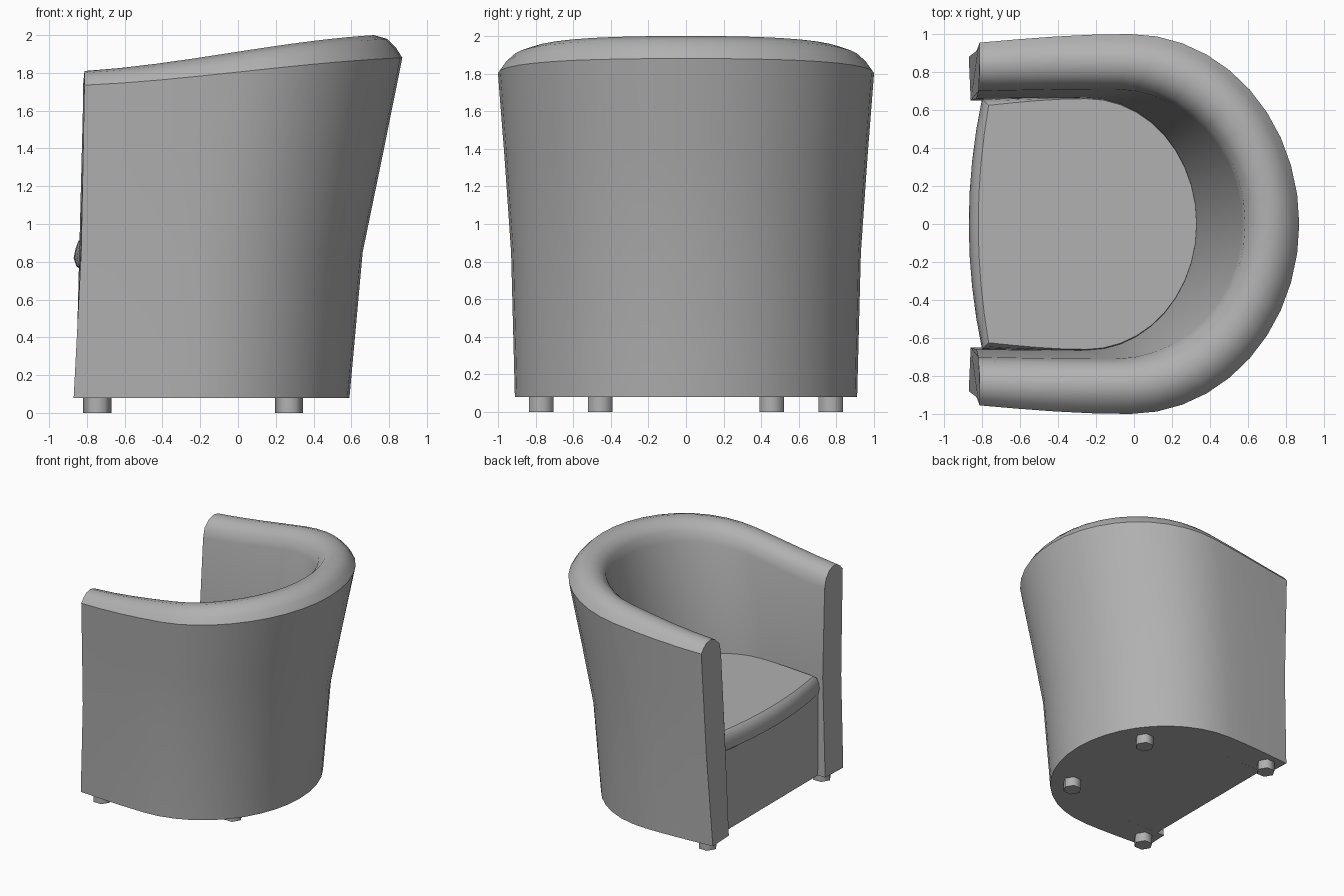
import bpy, bmesh
from math import sin, cos, pi

if "Cube" in bpy.data.objects:
    bpy.data.objects.remove(bpy.data.objects["Cube"])

ARC, STRAIGHT, FRONT = 20, 4, 8

grey = bpy.data.materials.new("dark_grey_fabric")
grey.diffuse_color = (.44, .44, .44, 1)
grey.use_nodes = True
grey.node_tree.nodes["Principled BSDF"].inputs["Base Color"].default_value = grey.diffuse_color


def u_path(xf, yf, ys, xc, xb, zf, zb):
    """U-shaped ring open to -x: front end, straight arm, round back, other arm.
    Height runs from zf at the arm fronts to zb at the back."""
    arm = []
    for i in range(STRAIGHT):
        t = i / STRAIGHT
        arm.append((xf + (xc - xf) * t, yf + (ys - yf) * sin(t * pi / 2)))
    arc = [(xc + (xb - xc) * sin(pi * i / ARC), ys * cos(pi * i / ARC))
           for i in range(ARC + 1)]
    pts = arm + arc + [(x, -y) for x, y in reversed(arm)]
    ring = []
    for x, y in pts:
        t = (x - xf) / (xb - xf)
        f = 0.5 * t + 0.5 * t * t * (3 - 2 * t)
        ring.append((x, y, zf + (zb - zf) * f))
    return ring


def d_path(xf, yf, ys, xc, xb, z, bulge):
    """Closed D-shaped ring with a bowed front edge."""
    ring = u_path(xf, yf, ys, xc, xb, z, z)
    for i in range(1, FRONT):
        s = -1 + 2 * i / FRONT
        ring.append((xf - bulge * (1 - s * s), s * yf, z))
    return ring


def finish(name, bm, angle=35):
    bmesh.ops.recalc_face_normals(bm, faces=bm.faces)
    me = bpy.data.meshes.new(name)
    bm.to_mesh(me)
    bm.free()
    me.materials.append(grey)
    ob = bpy.data.objects.new(name, me)
    bpy.context.collection.objects.link(ob)
    bpy.ops.object.select_all(action='DESELECT')
    ob.select_set(True)
    bpy.context.view_layer.objects.active = ob
    bpy.ops.object.shade_smooth_by_angle(angle=angle * pi / 180)
    return ob


def loft(name, rings, wrap_profile):
    """Skin rings; either the profile wraps (tube with end caps) or each ring closes."""
    bm = bmesh.new()
    v = [[bm.verts.new(p) for p in r] for r in rings]
    m, n = len(v), len(v[0])
    for i in range(m if wrap_profile else m - 1):
        a, b = v[i], v[(i + 1) % m]
        for j in range(n - 1 if wrap_profile else n):
            k = (j + 1) % n
            bm.faces.new((a[j], a[k], b[k], b[j]))
    if wrap_profile:
        bm.faces.new([r[0] for r in v])
        bm.faces.new([r[-1] for r in v])
    else:
        bm.faces.new(v[0])
        bm.faces.new(v[-1])
    return finish(name, bm)


# Wraparound back and arms: outside, rolled rim, inside
shell = [
    (-.87, .88, .91, -.25, .59, .08, .08),
    (-.83, .91, .93, -.20, .66, .85, .85),
    (-.82, .935, .965, -.12, .765, 1.35, 1.36),
    (-.813, .955, 1.0, -.02, .87, 1.735, 1.88),
    (-.813, .92, .965, -.02, .835, 1.775, 1.935),
    (-.813, .885, .92, -.02, .79, 1.80, 1.98),
    (-.813, .83, .86, -.03, .72, 1.81, 2.0),
    (-.815, .77, .79, -.05, .64, 1.79, 1.98),
    (-.82, .72, .735, -.08, .585, 1.74, 1.92),
    (-.82, .70, .71, -.10, .57, 1.66, 1.84),
    (-.83, .66, .665, -.25, .33, .92, .92),
    (-.86, .65, .655, -.25, .30, .08, .08),
]
loft("back_and_arms", [u_path(*r) for r in shell], True)

# Seat base under the cushion
loft("seat_base", [d_path(-.79, .65, .655, -.25, .30, .08, 0),
                   d_path(-.79, .655, .66, -.25, .32, .78, 0)], False)

# Cushion with bowed, rounded front
cushion = [
    (-.765, .655, .66, -.25, .32, .75, .05),
    (-.79, .66, .665, -.25, .33, .775, .065),
    (-.80, .66, .665, -.25, .33, .82, .07),
    (-.795, .655, .665, -.25, .33, .87, .065),
    (-.785, .645, .665, -.25, .33, .91, .06),
    (-.765, .625, .66, -.25, .33, .93, .055),
]
loft("seat_cushion", [d_path(*r) for r in cushion], False)

# Short hexagonal feet, a corner pointing along x
for label, x, y in (("front", -.745, .77), ("back", .27, .455)):
    for side, s in (("left", 1), ("right", -1)):
        bm = bmesh.new()
        bmesh.ops.create_cone(bm, cap_ends=True, segments=6, radius1=.075,
                              radius2=.075, depth=.10)
        if abs(max(bm.verts, key=lambda p: p.co.x).co.y) > .01:
            for p in bm.verts:
                p.co.x, p.co.y = p.co.y, -p.co.x
        bmesh.ops.translate(bm, verts=bm.verts, vec=(x, s * y, .05))
        finish(f"{label}_{side}_foot", bm, 65)
